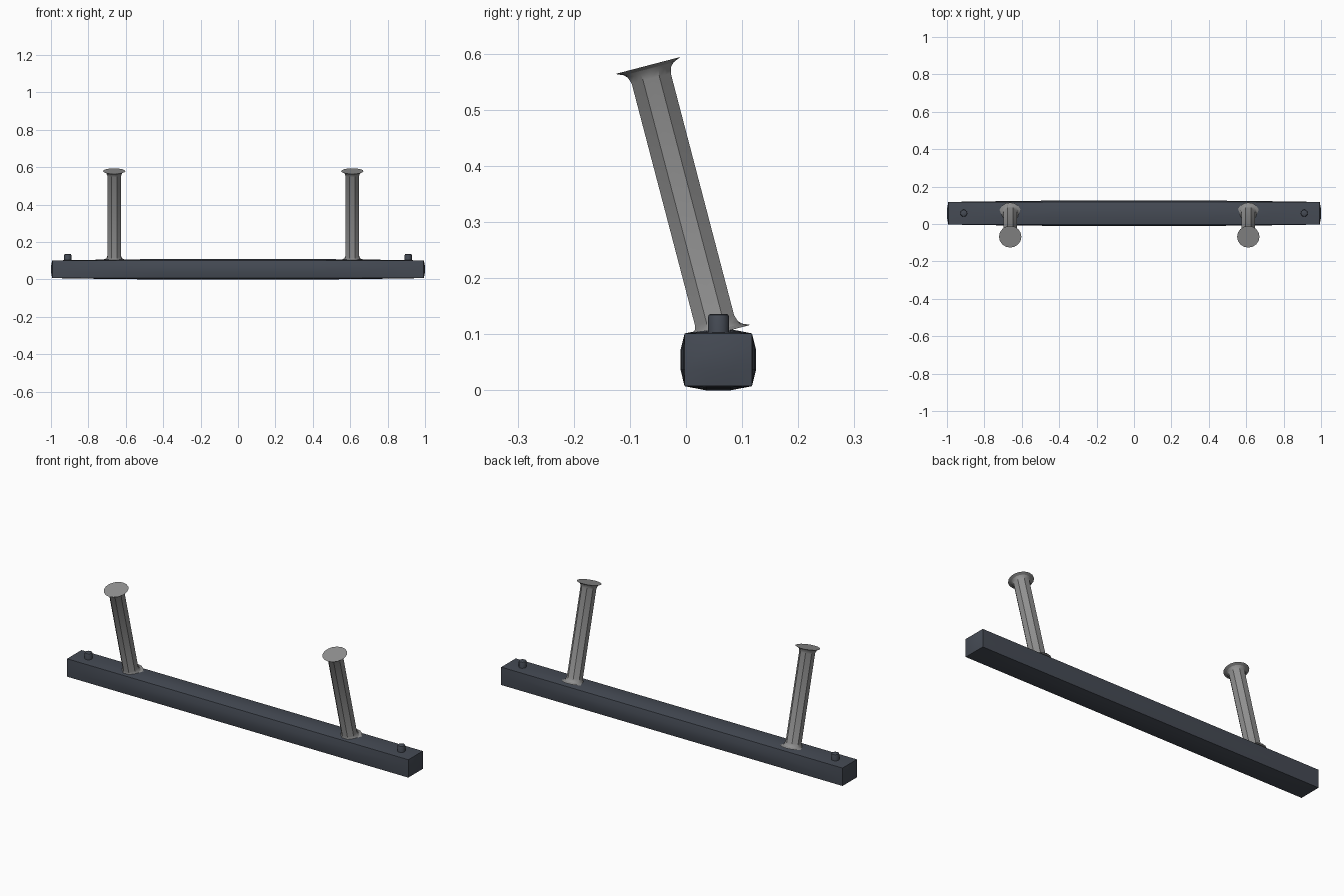
import bpy, bmesh, math
from mathutils import Vector, Matrix

if "Cube" in bpy.data.objects:
    bpy.data.objects.remove(bpy.data.objects["Cube"])


def material(name, rgb):
    m = bpy.data.materials.new(name)
    m.diffuse_color = (*rgb, 1)
    m.use_nodes = True
    m.node_tree.nodes["Principled BSDF"].inputs["Base Color"].default_value = m.diffuse_color
    return m


DARK = material("dark slate", (0.06, 0.07, 0.09))
GREY = material("mid grey", (0.28, 0.28, 0.28))


def finish(name, bm, mat, angle):
    bmesh.ops.remove_doubles(bm, verts=bm.verts, dist=1e-5)
    bmesh.ops.recalc_face_normals(bm, faces=bm.faces)
    me = bpy.data.meshes.new(name)
    bm.to_mesh(me)
    bm.free()
    me.materials.append(mat)
    ob = bpy.data.objects.new(name, me)
    bpy.context.collection.objects.link(ob)
    bpy.ops.object.select_all(action='DESELECT')
    bpy.context.view_layer.objects.active = ob
    ob.select_set(True)
    bpy.ops.object.shade_smooth_by_angle(angle=math.radians(angle))
    return ob


# Beam: box with softly bulged faces and straight outer edges
LONG = {-1: 0, -.89: .3, -.66: .7, -.43: 1, .43: 1, .66: .7, .89: .3, 1: 0}
SHORT = {-1: 0, -.36: 1, .36: 1, 1: 0}
STEPS = (LONG, SHORT, SHORT)
HALF = Vector((0.993, 0.060, 0.047))
BULGE = (0.007, 0.0075, 0.0075)
CENTRE = Vector((0, 0.0575, 0.0545))

bm = bmesh.new()
for axis in range(3):
    a, b = (axis + 1) % 3, (axis + 2) % 3
    for side in (-1, 1):
        grid = []
        for u, bu in STEPS[a].items():
            row = []
            for v, bv in STEPS[b].items():
                p = Vector((0, 0, 0))
                p[a], p[b] = u * HALF[a], v * HALF[b]
                p[axis] = side * (HALF[axis] + BULGE[axis] * bu * bv)
                row.append(bm.verts.new(p + CENTRE))
            grid.append(row)
        for r0, r1 in zip(grid, grid[1:]):
            for j in range(len(r0) - 1):
                bm.faces.new((r0[j], r1[j], r1[j + 1], r0[j + 1]))
finish("beam", bm, DARK, 35)


def lathe(name, rings, n, place, mat, angle, shaft=()):
    """Stack of rings (height, radius); rings listed in shaft are octagonal."""
    bm = bmesh.new()
    loops = []
    for i, (h, r) in enumerate(rings):
        loop = []
        for k in range(n):
            t = 2 * math.pi * (k + .5 * (n == 8)) / n
            # octagon with flats on the x and y sides
            rr = r / math.cos(math.pi / 8) if i in shaft and k % 2 else r
            loop.append(bm.verts.new(place @ Vector((rr * math.cos(t), rr * math.sin(t), h))))
        loops.append(loop)
    for l0, l1 in zip(loops, loops[1:]):
        for k in range(n):
            bm.faces.new((l0[k], l0[(k + 1) % n], l1[(k + 1) % n], l1[k]))
    bm.faces.new(loops[0][::-1])
    bm.faces.new(loops[-1])
    return finish(name, bm, mat, angle)


# Leaning posts with flared ends
foot, head = Vector((0, 0.057, 0.1015)), Vector((0, -0.068, 0.579))
lean = head - foot
L = lean.length
tilt = Matrix.Rotation(math.atan2(-lean.y, lean.z), 4, 'X')
post = [(0, .060), (.006, .046), (.012, .040), (.024, .036),
        (L - .024, .036), (L - .012, .040), (L - .006, .046), (L, .060)]
for label, x in (("left", -0.662), ("right", 0.611)):
    place = Matrix.Translation(foot + Vector((x, 0, 0))) @ tilt
    lathe(label + "_post", post, 16, place, GREY, 30, shaft=(2, 3, 4, 5))

# Small bevelled pegs near the beam ends
peg = [(.095, .019), (.130, .019), (.1345, .0175), (.136, .015)]
for label, x in (("left", -0.91), ("right", 0.91)):
    lathe(label + "_peg", peg, 12, Matrix.Translation((x, 0.058, 0)), DARK, 35)
